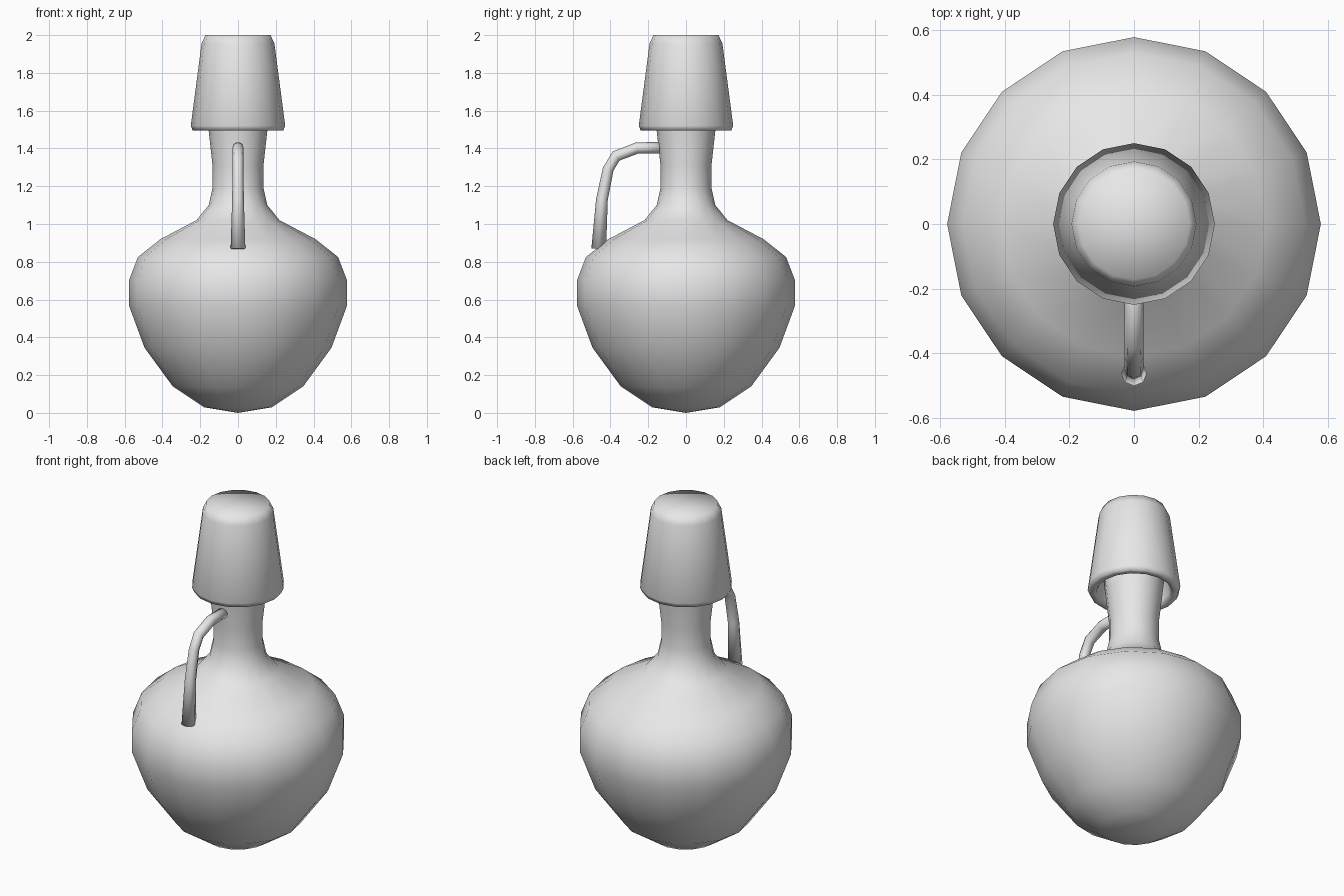
import bpy, bmesh, math
from mathutils import Vector

default = bpy.data.objects.get("Cube")
if default:
    bpy.data.objects.remove(default, do_unlink=True)

# Single plain clay colour
clay = bpy.data.materials.new("light_grey")
clay.use_nodes = True
colour = (0.8, 0.8, 0.8, 1)
clay.diffuse_color = colour
clay.node_tree.nodes["Principled BSDF"].inputs["Base Color"].default_value = colour


def finish(name, bm):
    bmesh.ops.remove_doubles(bm, verts=bm.verts, dist=0.0001)
    bmesh.ops.recalc_face_normals(bm, faces=bm.faces)
    for face in bm.faces:
        face.smooth = True
    mesh = bpy.data.meshes.new(name)
    bm.to_mesh(mesh)
    bm.free()
    mesh.materials.append(clay)
    obj = bpy.data.objects.new(name, mesh)
    bpy.context.collection.objects.link(obj)
    return obj


def lathe(name, profile, sides=16):
    """Spin a (radius, height) profile around the z axis."""
    bm = bmesh.new()
    verts = [bm.verts.new((r, 0, z)) for r, z in profile]
    edges = [bm.edges.new(pair) for pair in zip(verts, verts[1:])]
    bmesh.ops.spin(bm, geom=verts + edges, cent=(0, 0, 0), axis=(0, 0, 1),
                   angle=math.tau, steps=sides, use_merge=True)
    return finish(name, bm)


def tube(name, path, sides=8):
    """Sweep a tapering ring along (y, z, radius) points in the x = 0 plane."""
    bm = bmesh.new()
    points = [Vector((0, y, z)) for y, z, r in path]
    rings = []
    for i, point in enumerate(points):
        along = points[min(i + 1, len(points) - 1)] - points[max(i - 1, 0)]
        across = along.normalized().cross(Vector((1, 0, 0)))
        radius = path[i][2]
        ring = []
        for k in range(sides):
            a = math.tau * k / sides
            offset = Vector((math.cos(a), 0, 0)) + across * math.sin(a)
            ring.append(bm.verts.new(point + offset * radius))
        rings.append(ring)
    for low, high in zip(rings, rings[1:]):
        for k in range(sides):
            j = (k + 1) % sides
            bm.faces.new((low[k], low[j], high[j], high[k]))
    bm.faces.new(rings[0])
    bm.faces.new(rings[-1])
    return finish(name, bm)


# Rounded bottle body with its neck, running up inside the cup
lathe("bottle_body", [
    (0, 0.0), (0.18, 0.03), (0.345, 0.14), (0.495, 0.345), (0.578, 0.57),
    (0.578, 0.70), (0.53, 0.825), (0.41, 0.92), (0.22, 1.02), (0.155, 1.10),
    (0.135, 1.19), (0.135, 1.31), (0.155, 1.49), (0.165, 1.58), (0, 1.58)])

# Upturned cup over the neck, with a thick rim and hollow inside
lathe("cup_cap", [
    (0, 2.0), (0.172, 2.0), (0.193, 1.955), (0.25, 1.52), (0.24, 1.495),
    (0.205, 1.495), (0.195, 1.52), (0.15, 1.93), (0, 1.94)])

# Curved handle from the neck to the shoulder
tube("handle", [
    (-0.12, 1.405, 0.030), (-0.26, 1.402, 0.030), (-0.37, 1.36, 0.030),
    (-0.412, 1.29, 0.029), (-0.445, 1.13, 0.031), (-0.462, 0.868, 0.039)])
